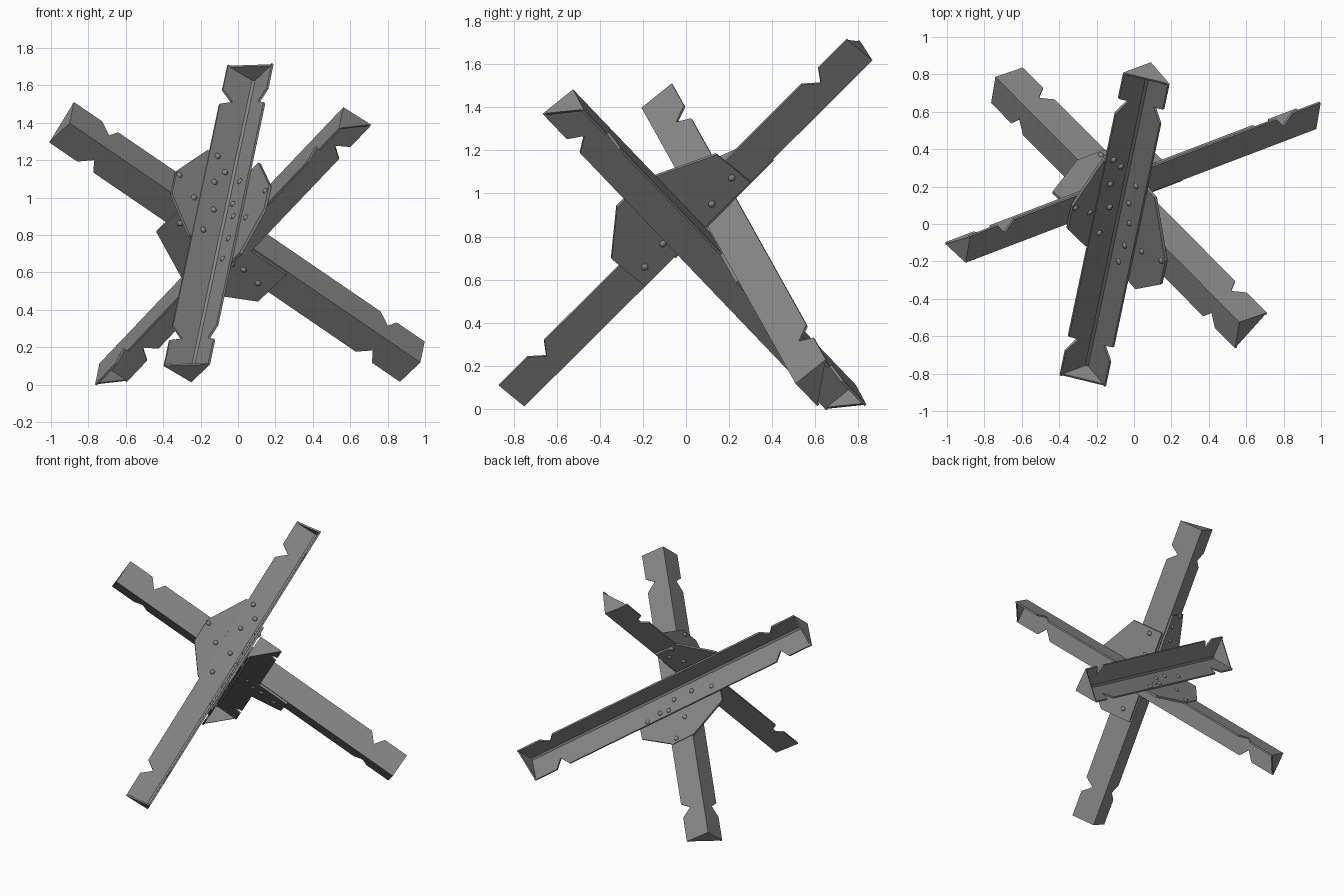
import bpy, bmesh
from mathutils import Vector, Matrix

if "Cube" in bpy.data.objects:
    bpy.data.objects.remove(bpy.data.objects["Cube"])

W, T, CH = 0.181, 0.012, 0.012     # leg width, steel thickness, inner root chamfer
PT = 0.016                         # gusset thickness

steel = bpy.data.materials.new("dark_steel")
steel.diffuse_color = (.25, .25, .25, 1)
steel.use_nodes = True
steel.node_tree.nodes["Principled BSDF"].inputs["Base Color"].default_value = steel.diffuse_color


def prism(bm, pts, origin, u, v, n, h0, h1):
    """Extrude a 2D outline (in u, v) from h0 to h1 along n."""
    lo = [bm.verts.new(origin + u * a + v * b + n * h0) for a, b in pts]
    hi = [bm.verts.new(origin + u * a + v * b + n * h1) for a, b in pts]
    bm.faces.new(lo)
    bm.faces.new(hi)
    for i in range(len(pts)):
        j = (i + 1) % len(pts)
        bm.faces.new((lo[i], lo[j], hi[j], hi[i]))


def finish(bm, name):
    bmesh.ops.recalc_face_normals(bm, faces=bm.faces)
    me = bpy.data.meshes.new(name)
    bm.to_mesh(me)
    bm.free()
    me.materials.append(steel)
    ob = bpy.data.objects.new(name, me)
    bpy.context.collection.objects.link(ob)
    return ob


def frame(x, y, z):
    """Orthonormal frame along x, with y and z straightened against it."""
    x = x.normalized()
    y = (y - x * y.dot(x)).normalized()
    z = (z - x * z.dot(x) - y * z.dot(y)).normalized()
    return x, y, z


def beam(name, p0, p1, d1, d2):
    """Angle-iron beam: heel line p0-p1, legs along d1 and d2, notched, capped."""
    x, y, z = frame(p1 - p0, d1, d2)
    L = (p1 - p0).length
    bm = bmesh.new()
    leg = [(0, 0), (L, 0), (L, W), (L - .19, W), (L - .238, W - .07), (L - .30, W),
           (.30, W), (.25, W - .07), (.19, W), (0, W)]
    prism(bm, leg, p0, x, y, z, 0, T)
    leg2 = [(a, max(b, T)) for a, b in leg]
    prism(bm, leg2, p0, x, z, y, 0, T)
    # root chamfer strip
    prism(bm, [(T, T), (T + CH, T), (T, T + CH)], p0, y, z, x, 0.012, L - 0.012)
    # triangular end caps
    for h in (0, L - 0.012):
        prism(bm, [(0, 0), (W, 0), (0, W)], p0, y, z, x, h, h + 0.012)
    return finish(bm, name)


def gusset(name, origin, u, v, n, outline, base_rivets, tip_rivets):
    """Gusset plate against the outside of the base beam, with dome rivets."""
    u, v, n = frame(u, v, n)
    bm = bmesh.new()
    prism(bm, outline, origin, u, v, n, 0, PT)
    finish(bm, name)
    bm = bmesh.new()
    rot = Matrix((u, v, n)).transposed().to_4x4()
    for pts, levels in ((base_rivets, (-T, PT)), (tip_rivets, (0,))):
        for a, b in pts:
            for h in levels:
                m = (Matrix.Translation(origin + u * a + v * b + n * h) @ rot
                     @ Matrix.Diagonal((1, 1, .75, 1)))
                bmesh.ops.create_uvsphere(bm, u_segments=12, v_segments=8, radius=.017, matrix=m)
    ob = finish(bm, name + "_rivets")
    for p in ob.data.polygons:
        p.use_smooth = True


# heel-line end points of the three beams
A0, A1 = Vector((-.25, -.75, .012)), Vector((.09, .865, 1.617))
B0, B1 = Vector((-.90, -.207, 1.398)), Vector((.975, .508, .118))
C0, C1 = Vector((-.741, .787, .113)), Vector((.563, -.524, 1.483))
A, B, C = ((q - p).normalized() for p, q in ((A0, A1), (B0, B1), (C0, C1)))

beam("upright_beam", A0, A1, C, -B)
beam("cross_beam", B0, B1, -C, A)
beam("rear_beam", C0, C1, B, -A)


# plates joining each pair of beams
def outline(a, b, t0, t1, shoulder, tip):
    return [(a, .01), (b, .01), (b, shoulder), (t1, tip), (t0, tip), (a, shoulder)]


midA, midB = (A0 + A1) / 2, (B0 + B1) / 2
gusset("front_gusset", midA, A, -B, -C, outline(-.16, .49, .042, .22, .195, .35),
       [(.48, .134), (.40, .07), (.29, .12), (.10, .09), (-.08, .126)],
       [(.20, .33), (.11, .215)])
gusset("side_gusset", midA, A, C, B, outline(-.35, .345, -.145, .033, .25, .435),
       [(.305, .10), (.15, .075), (.03, .11), (-.14, .11), (-.28, .09)],
       [(.01, .405), (-.07, .24)])
gusset("lower_gusset", midB, B, -C, -A, outline(-.40, .29, -.12, .055, .26, .41),
       [(-.344, .125), (-.18, .088), (-.03, .089), (.03, .15), (.213, .16), (.10, .14)],
       [(-.08, .25), (.02, .38)])
